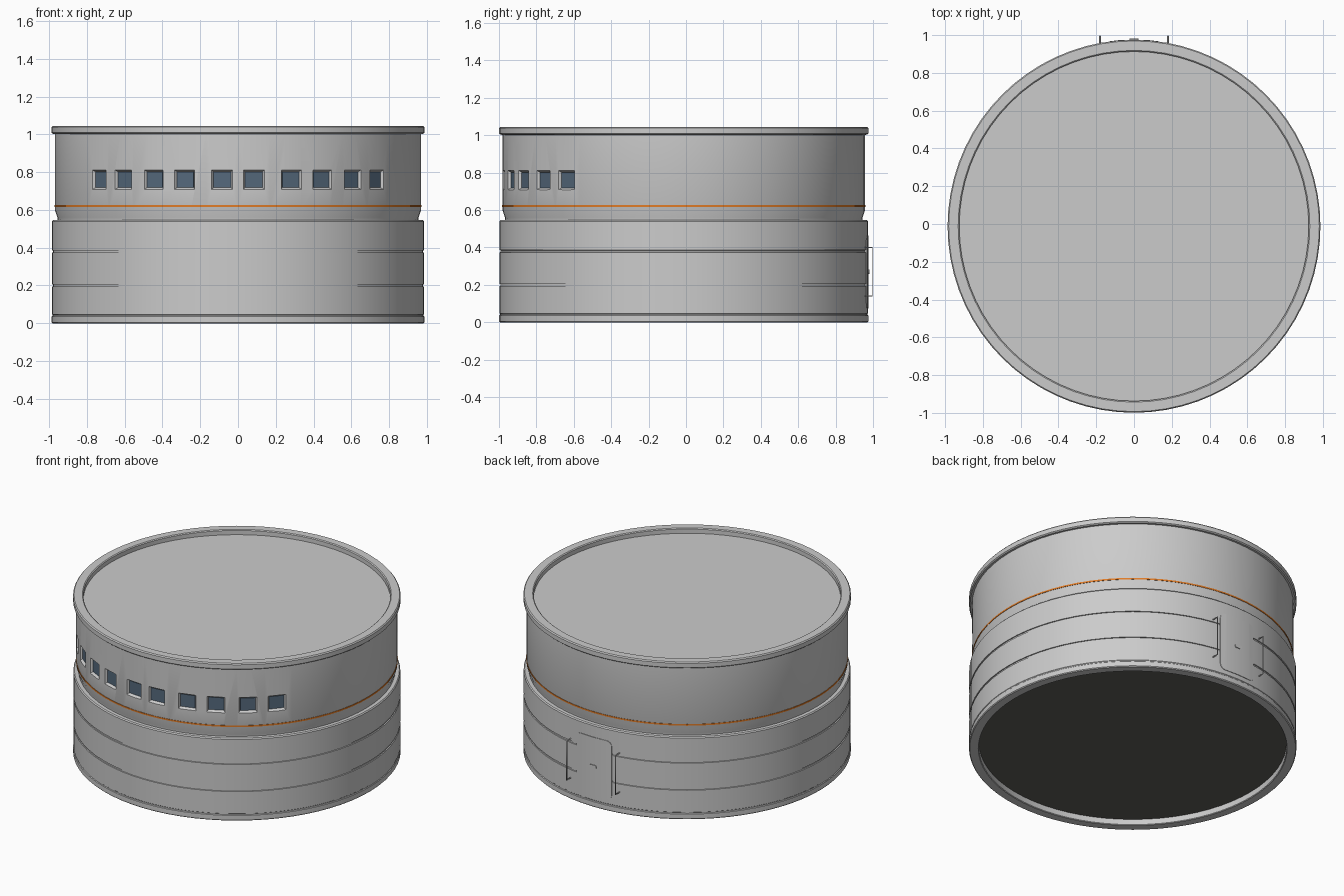
import bpy, bmesh, math
from mathutils import Matrix, Vector

if "Cube" in bpy.data.objects:
    bpy.data.objects.remove(bpy.data.objects["Cube"])

CY = -0.012      # axis of the drum, leaving room for the grab rails at the back
SIDES = 72
parts = []


def material(name, rgb):
    m = bpy.data.materials.new(name)
    m.use_nodes = True
    m.diffuse_color = (*rgb, 1)
    m.node_tree.nodes["Principled BSDF"].inputs["Base Color"].default_value = (*rgb, 1)
    return m


grey = material("hull grey", (0.6, 0.6, 0.6))
dark = material("dark floor", (0.11, 0.108, 0.1))
glass = material("blue glass", (0.09, 0.14, 0.2))
orange = material("orange stripe", (0.75, 0.2, 0.02))


def finish(name, bm, mat):
    bmesh.ops.recalc_face_normals(bm, faces=bm.faces)
    mesh = bpy.data.meshes.new(name)
    bm.to_mesh(mesh)
    bm.free()
    mesh.materials.append(mat)
    ob = bpy.data.objects.new(name, mesh)
    bpy.context.collection.objects.link(ob)
    parts.append(ob)
    return ob


def lathe(name, profile, mat, closed=False):
    """Turn a (radius, height) profile around the drum axis."""
    bm = bmesh.new()
    vs = [bm.verts.new((r, CY, z)) for r, z in profile]
    pairs = list(zip(vs, vs[1:] + (vs[:1] if closed else [])))
    edges = [bm.edges.new(p) for p in pairs]
    bmesh.ops.spin(bm, geom=vs + edges, cent=(0, CY, 0), axis=(0, 0, 1),
                   angle=math.tau, steps=SIDES, use_duplicate=False)
    bmesh.ops.remove_doubles(bm, verts=bm.verts, dist=1e-5)
    return finish(name, bm, mat)


def boolean(target, tool, operation):
    mod = target.modifiers.new("cut", "BOOLEAN")
    mod.object, mod.operation, mod.solver = tool, operation, "EXACT"
    bpy.context.view_layer.objects.active = target
    bpy.ops.object.modifier_apply(modifier=mod.name)
    parts.remove(tool)
    bpy.data.objects.remove(tool)


def wall_block(bm, angle, z, r0, r1, inner, outer):
    """Block facing outward from the axis; angle is measured from the front."""
    turn = Matrix.Translation((0, CY, z)) @ Matrix.Rotation(angle, 4, "Z")
    for v in bmesh.ops.create_cube(bm, size=1)["verts"]:
        out = v.co.y < 0
        w, h = outer if out else inner
        v.co = turn @ Vector((v.co.x * w, -(r1 if out else r0), v.co.z * h))


def rounded_prism(name, w, h, z, corner, y0, y1, mat):
    """Rounded rectangle facing the back, extruded along y."""
    bm = bmesh.new()
    vs = []
    for i, (sx, sz) in enumerate([(1, 1), (-1, 1), (-1, -1), (1, -1)]):
        for k in range(5):
            a = (i + k / 4) * math.pi / 2
            vs.append(bm.verts.new((sx * (w / 2 - corner) + corner * math.cos(a), y0,
                                    z + sz * (h / 2 - corner) + corner * math.sin(a))))
    face = bm.faces.new(vs)
    new = bmesh.ops.extrude_face_region(bm, geom=[face])["geom"]
    bmesh.ops.translate(bm, vec=(0, y1 - y0, 0),
                        verts=[g for g in new if isinstance(g, bmesh.types.BMVert)])
    return finish(name, bm, mat)


# Lower drum with two narrow grooves and a rim around the base
R = 0.985
profile = [(0.927, 0.04), (0.927, 0.004), (0.931, 0), (0.982, 0), (0.987, 0.005),
           (0.987, 0.036), (0.983, 0.04), (0.983, 0.045), (R, 0.047)]
for z in (0.2, 0.38):
    profile += [(R, z - 0.006), (R - 0.006, z - 0.005), (R - 0.006, z + 0.005), (R, z + 0.006)]
profile += [(R, 0.54), (R - 0.006, 0.547), (0.94, 0.547)]
lathe("lower_drum", profile, grey)
lathe("floor_disc", [(0, 0.04), (0.928, 0.04)], dark)

# Upper wall, tucked in slightly at its foot
upper = lathe("upper_wall", [(0, 0.545), (0.955, 0.545), (0.956, 0.56), (0.968, 0.595),
                             (0.968, 1.004), (0, 1.004)], grey)
lathe("stripe", [(0.965, 0.616), (0.9705, 0.616), (0.9705, 0.626), (0.965, 0.626)],
      orange, closed=True)

# Top rim around the recessed deck
lathe("top_rim", [(0.925, 1.0), (0.98, 1.003), (0.987, 1.009), (0.987, 1.038),
                  (0.981, 1.045), (0.931, 1.045), (0.925, 1.04)], grey, closed=True)
lathe("top_deck", [(0, 1.012), (0.926, 1.012)], grey)

# Five mirrored pairs of windows in splayed recesses
cutters, panes = bmesh.new(), bmesh.new()
for degrees in (5, 17, 27.5, 39, 49.5):
    for side in (-1, 1):
        a = math.radians(degrees * side)
        wall_block(cutters, a, 0.76, 0.95, 0.974, (0.092, 0.082), (0.12, 0.112))
        wall_block(panes, a, 0.76, 0.944, 0.953, (0.092, 0.082), (0.092, 0.082))
boolean(upper, finish("window_cutter", cutters, grey), "DIFFERENCE")
finish("window_panes", panes, glass)

# Back hatch, curved to follow the drum, with a small latch
hatch = rounded_prism("hatch", 0.26, 0.39, 0.27, 0.035, 0.9, 1.1, grey)
boolean(hatch, lathe("hatch_shape", [(0, 0), (0.9885, 0), (0.9885, 0.6), (0, 0.6)], grey),
        "INTERSECT")
rounded_prism("hatch_latch", 0.05, 0.024, 0.27, 0.011, 0.96, 0.981, grey)

# Grab rails on either side of the hatch
for side, label in ((1, "left"), (-1, "right")):
    curve = bpy.data.curves.new(label + "_rail", "CURVE")
    curve.dimensions = "3D"
    curve.bevel_depth, curve.bevel_resolution = 0.004, 1
    curve.use_fill_caps = True
    path = curve.splines.new("POLY")
    path.points.add(3)
    for p, (y, z) in zip(path.points, [(0.95, 0.14), (0.996, 0.14), (0.996, 0.4), (0.95, 0.4)]):
        p.co = (side * 0.18, y, z, 1)
    curve.materials.append(grey)
    rail = bpy.data.objects.new(label + "_rail", curve)
    bpy.context.collection.objects.link(rail)

# Smooth walls with crisp rims
bpy.ops.object.select_all(action="DESELECT")
for ob in parts:
    ob.select_set(True)
bpy.context.view_layer.objects.active = upper
bpy.ops.object.shade_smooth_by_angle(angle=math.radians(30))
